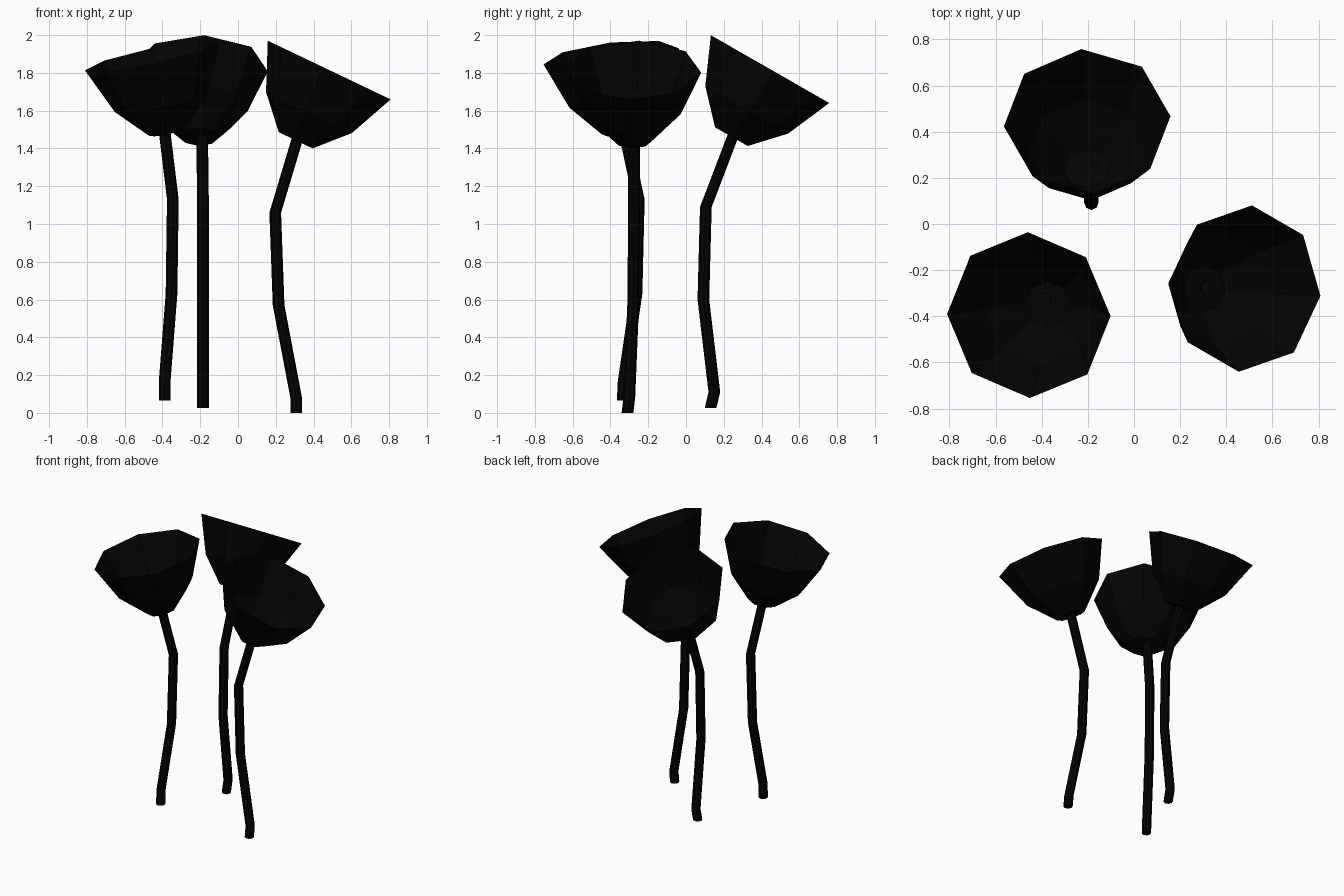
import bpy, bmesh, math
from mathutils import Vector

if "Cube" in bpy.data.objects:
    bpy.data.objects.remove(bpy.data.objects["Cube"])

SIDES = 8
black = bpy.data.materials.new("black")
black.diffuse_color = (0.001, 0.001, 0.001, 1)
black.use_nodes = True
black.node_tree.nodes["Principled BSDF"].inputs["Base Color"].default_value = black.diffuse_color


def loft(name, rings, cap_end):
    """Skin a list of equal vertex rings; the last ring may stay open."""
    bm = bmesh.new()
    loops = [[bm.verts.new(p) for p in ring] for ring in rings]
    for a, b in zip(loops, loops[1:]):
        for i in range(SIDES):
            j = (i + 1) % SIDES
            bm.faces.new((a[i], a[j], b[j], b[i]))
    bm.faces.new(loops[0][::-1])
    if cap_end:
        bm.faces.new(loops[-1])
    mesh = bpy.data.meshes.new(name)
    bm.to_mesh(mesh)
    bm.free()
    mesh.materials.append(black)
    obj = bpy.data.objects.new(name, mesh)
    bpy.context.collection.objects.link(obj)
    return obj


def ring(centre, radius, normal=(0, 0, 1), twist=0.0):
    q = Vector((0, 0, 1)).rotation_difference(Vector(normal))
    pts = []
    for i in range(SIDES):
        a = math.tau * i / SIDES + math.radians(twist)
        pts.append(Vector(centre) + q @ Vector((math.cos(a), math.sin(a), 0)) * radius)
    return pts


# Cup profile: (distance below the rim along the axis, radius)
CUP = [(0.412, 0.10), (0.249, 0.253), (0.0, 0.362)]


def flower(name, rim, axis, twist, stem):
    n = Vector(axis).normalized()
    loft(name + "_cup", [ring(Vector(rim) - n * d, r, n, twist) for d, r in CUP], False)
    loft(name + "_stem", [ring(p, 0.031) for p in stem], True)


# Back flower, leaning backwards
flower("back_flower", (-0.203, 0.445, 1.82), (0, 0.497, 0.868), 4,
       [(-0.185, 0.13, 0.025), (-0.185, 0.15, 0.11), (-0.185, 0.092, 0.60),
        (-0.185, 0.105, 1.09), (-0.19, 0.25, 1.47)])

# Left flower, leaning slightly left and forwards
flower("left_flower", (-0.456, -0.395, 1.887), (-0.21, -0.12, 1), 0,
       [(-0.388, -0.335, 0.065), (-0.388, -0.33, 0.17), (-0.352, -0.262, 0.63),
        (-0.345, -0.25, 1.13), (-0.39, -0.33, 1.50)])

# Right flower, leaning right
flower("right_flower", (0.483, -0.28, 1.815), (0.43, 0, 0.90), -5,
       [(0.308, -0.31, 0.0), (0.308, -0.30, 0.08), (0.215, -0.28, 0.57),
        (0.197, -0.275, 1.06), (0.32, -0.275, 1.47)])
